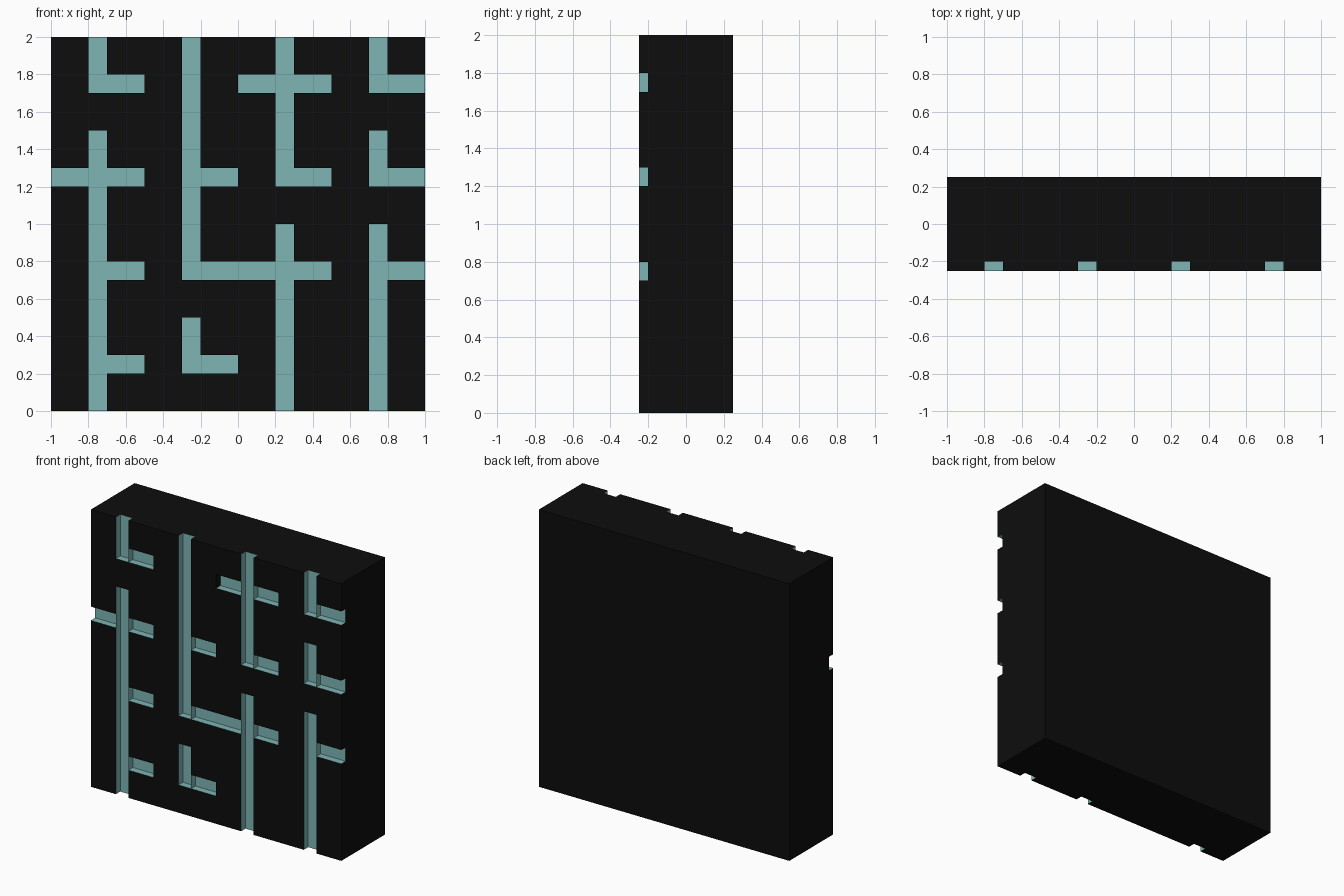
import bpy, bmesh
from mathutils import Vector

if "Cube" in bpy.data.objects:
    bpy.data.objects.remove(bpy.data.objects["Cube"])

FRONT, FLOOR, BACK = -0.25, -0.20, 0.25

# Groove layout: column or row start -> spans along the other axis (grooves 0.1 wide)
UPRIGHT = {-0.8: [(1.7, 2), (0, 1.5)],
           -0.3: [(0.7, 2), (0.2, 0.5)],
           0.2: [(1.2, 2), (0, 1)],
           0.7: [(1.7, 2), (1.2, 1.5), (0, 1)]}
LEVEL = {1.7: [(-0.8, -0.5), (0, 0.5), (0.7, 1)],
         1.2: [(-1, -0.5), (-0.3, 0), (0.2, 0.5), (0.7, 1)],
         0.7: [(-0.8, -0.5), (-0.3, 0.5), (0.7, 1)],
         0.2: [(-0.8, -0.5), (-0.3, 0)]}

# Cell lines repeat every half unit
zs = [round(t * 0.5 + d, 2) for t in range(4) for d in (0, 0.2, 0.3)] + [2.0]
xs = [round(z - 1, 2) for z in zs]
N = len(xs) - 1


def inside(table, across, along):
    return any(k < across < k + 0.1 and any(a < along < b for a, b in spans)
               for k, spans in table.items())


def label(i, k):
    if not (0 <= i < N and 0 <= k < N):
        return 'outside'
    x, z = (xs[i] + xs[i + 1]) / 2, (zs[k] + zs[k + 1]) / 2
    if inside(UPRIGHT, x, z):
        return 'upright'
    return 'level' if inside(LEVEL, z, x) else 'solid'


def quad(bm, pts, normal):
    f = bm.faces.new([bm.verts.new(p) for p in pts])
    f.normal_update()
    if f.normal.dot(Vector(normal)) < 0:
        f.normal_flip()


def front_quad(bm, i, k, y):
    a, b, c, d = xs[i], xs[i + 1], zs[k], zs[k + 1]
    quad(bm, [(a, y, c), (b, y, c), (b, y, d), (a, y, d)], (0, -1, 0))


def finish(bm, name, colour):
    bmesh.ops.remove_doubles(bm, verts=bm.verts, dist=1e-4)
    me = bpy.data.meshes.new(name)
    bm.to_mesh(me)
    bm.free()
    mat = bpy.data.materials.new(name + "_material")
    mat.diffuse_color = (*colour, 1)
    mat.use_nodes = True
    mat.node_tree.nodes["Principled BSDF"].inputs["Base Color"].default_value = mat.diffuse_color
    me.materials.append(mat)
    bpy.context.collection.objects.link(bpy.data.objects.new(name, me))


block, grooves = bmesh.new(), bmesh.new()

# Solid slab behind the grooves: back and four sides
for s in (-1, 1):
    quad(block, [(s, FLOOR, 0), (s, BACK, 0), (s, BACK, 2), (s, FLOOR, 2)], (s, 0, 0))
    z = 1 + s
    quad(block, [(-1, FLOOR, z), (1, FLOOR, z), (1, BACK, z), (-1, BACK, z)], (0, 0, s))
quad(block, [(-1, BACK, 0), (1, BACK, 0), (1, BACK, 2), (-1, BACK, 2)], (0, 1, 0))

# Raised face and groove floors
for i in range(N):
    for k in range(N):
        if label(i, k) == 'solid':
            front_quad(block, i, k, FRONT)
        else:
            front_quad(grooves, i, k, FLOOR)


def wall(p, q, axis, low, high, at):
    """Step between two neighbouring cells; dark on rims and half-unit ends."""
    pair = {low, high}
    if len(pair) == 1 or ('outside' in pair and 'solid' not in pair):
        return
    if 'solid' in pair:
        sign = 1 if low == 'solid' else -1
    else:
        sign = 1 if low == 'upright' else -1
    dark = abs(at * 2 - round(at * 2)) < 0.01
    n = [0, 0, 0]
    n[axis] = sign
    pts = [(p[0], y, p[1]) for y in (FRONT, FLOOR)] + [(q[0], y, q[1]) for y in (FLOOR, FRONT)]
    quad(block if dark else grooves, pts, n)


# Groove walls and outer rim
for i in range(N + 1):
    for k in range(N):
        wall((xs[i], zs[k]), (xs[i], zs[k + 1]), 0, label(i - 1, k), label(i, k), xs[i])
        wall((xs[k], zs[i]), (xs[k + 1], zs[i]), 2, label(k, i - 1), label(k, i), zs[i])

finish(block, "wall_block", (0.004, 0.004, 0.004))
finish(grooves, "groove_lining", (0.21, 0.46, 0.46))
